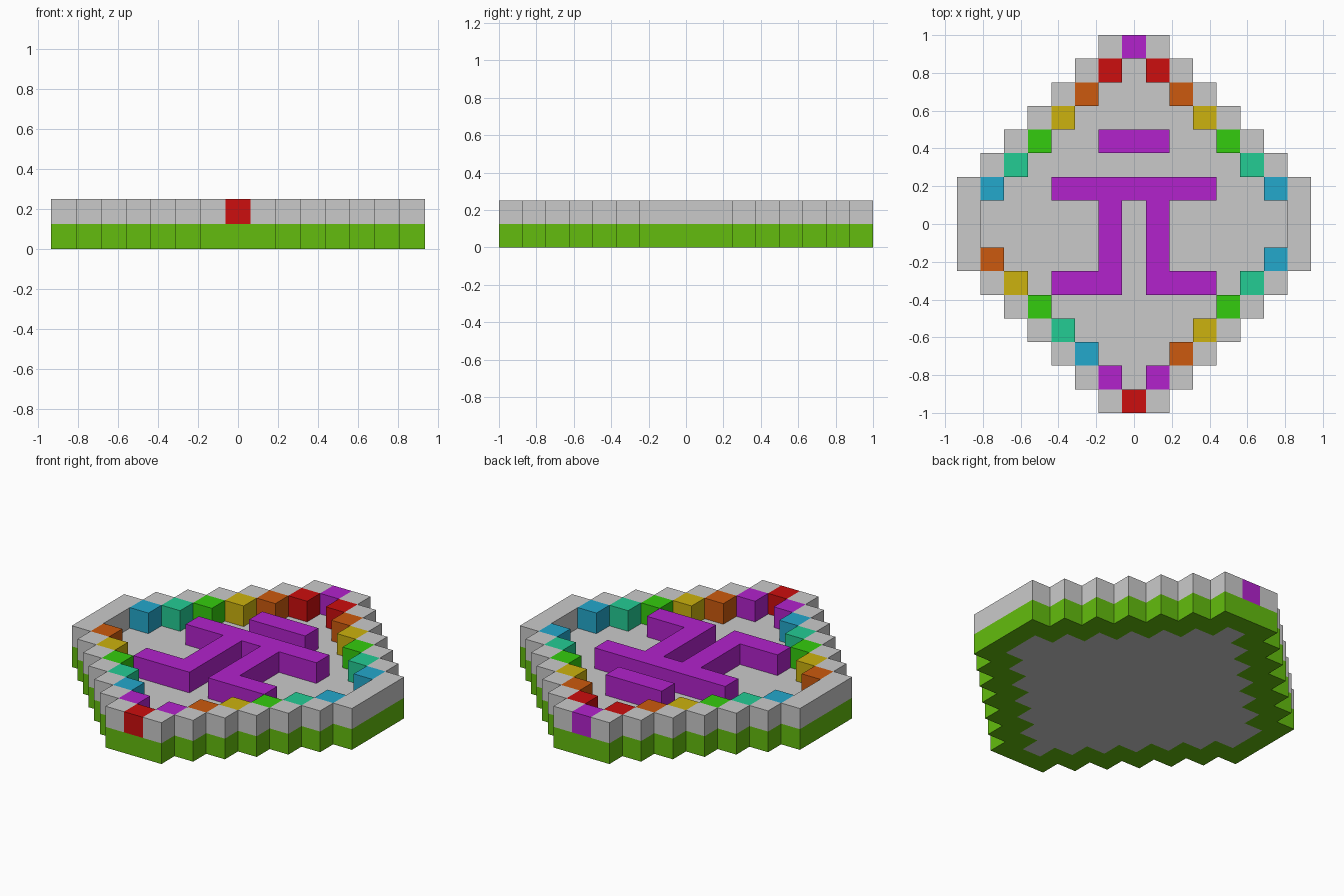
import bpy
import bmesh
from mathutils import Vector

cube = bpy.data.objects.get("Cube")
if cube:
    bpy.data.objects.remove(cube, do_unlink=True)

U = 0.125  # edge of one block


def make_material(name, rgb):
    def linear(c):
        c /= 255
        return c / 12.92 if c <= 0.04045 else ((c + 0.055) / 1.055) ** 2.4
    color = [linear(c) for c in rgb] + [1.0]
    mat = bpy.data.materials.new(name)
    mat.use_nodes = True
    mat.diffuse_color = color
    bsdf = mat.node_tree.nodes["Principled BSDF"]
    bsdf.inputs["Base Color"].default_value = color
    bsdf.inputs["Roughness"].default_value = 0.8
    return mat


MATS = {name: make_material(name, rgb) for name, rgb in {
    "stone grey": (202, 202, 202),
    "grass green": (99, 188, 14),
    "red": (204, 14, 14),
    "orange": (204, 90, 14),
    "yellow": (204, 178, 14),
    "green": (52, 204, 14),
    "teal": (36, 204, 148),
    "blue": (36, 168, 204),
    "purple": (178, 34, 204),
}.items()}


def half_width(j):
    """Outermost block column of row j (rows run from -8 to 7)."""
    return min(7, 8 - j if j >= 0 else 9 + j)


# Coloured blocks just inside the rim, listed per row from back to front
RAINBOW = ["red", "orange", "yellow", "green", "teal", "blue"]
gems = {(0, 7): "purple", (0, -8): "red"}
for i, color in enumerate(RAINBOW):
    for side in (-1, 1):
        gems[(side * (i + 1), 6 - i)] = color
for side, order in ((-1, RAINBOW[1:]), (1, RAINBOW[:0:-1])):
    for i, color in enumerate(order):
        gems[(side * (6 - i), i * -1 - 2)] = color
    gems[(side, -7)] = "purple"

# Plan of the dish: rim, coloured blocks and inner floor
plan = {(i, j) for j in range(-8, 8)
        for i in range(-half_width(j), half_width(j) + 1)}
rim = {(i, j) for i, j in plan if abs(i) == half_width(j)}
floor = plan - rim - set(gems)

# Raised sign: short bar, long bar, two legs with feet
sign = {(i, 3) for i in range(-1, 2)} | {(i, 1) for i in range(-3, 4)}
for side in (-1, 1):
    sign |= {(side, j) for j in (0, -1, -2)}
    sign |= {(side * i, -3) for i in (1, 2, 3)}

solid = {(i, j, 0) for i, j in plan}
solid |= {(i, j, 1) for i, j in rim | set(gems) | sign}

# Outward directions with two in-plane axes that keep the winding outward
SIDES = []
for axis in range(3):
    for sgn in (1, -1):
        n, a, b = Vector(), Vector(), Vector()
        n[axis] = sgn
        a[(axis + 1) % 3] = 1
        b[(axis + 2) % 3] = sgn
        SIDES.append((n, a, b))


def build_blocks(name, cells, level, material):
    """Join blocks of one level, keeping only the exposed faces."""
    bm = bmesh.new()
    for i, j in sorted(cells):
        center = Vector((i, j + 0.5, level + 0.5))
        for n, a, b in SIDES:
            neighbour = (i + int(n.x), j + int(n.y), level + int(n.z))
            if neighbour in solid:
                continue
            mid = center + n / 2
            corners = [mid + (a * s + b * t) / 2
                       for s, t in ((-1, -1), (1, -1), (1, 1), (-1, 1))]
            bm.faces.new([bm.verts.new(c * U) for c in corners])
    bmesh.ops.remove_doubles(bm, verts=bm.verts[:], dist=1e-4)
    mesh = bpy.data.meshes.new(name)
    bm.to_mesh(mesh)
    bm.free()
    mesh.materials.append(MATS[material])
    obj = bpy.data.objects.new(name, mesh)
    bpy.context.collection.objects.link(obj)
    return obj


# Lower level: green foot ring around the grey floor slab
build_blocks("foot_ring", rim | set(gems), 0, "grass green")
build_blocks("floor_slab", floor, 0, "stone grey")

# Upper level: grey rim, coloured blocks and the raised sign
build_blocks("rim_wall", rim, 1, "stone grey") if not (rim & set(gems)) else \
    build_blocks("rim_wall", rim - set(gems), 1, "stone grey")
for color in sorted(set(gems.values())):
    cells = {c for c, v in gems.items() if v == color}
    build_blocks(color + "_rim_blocks", cells, 1, color)
build_blocks("raised_sign", sign, 1, "purple")
